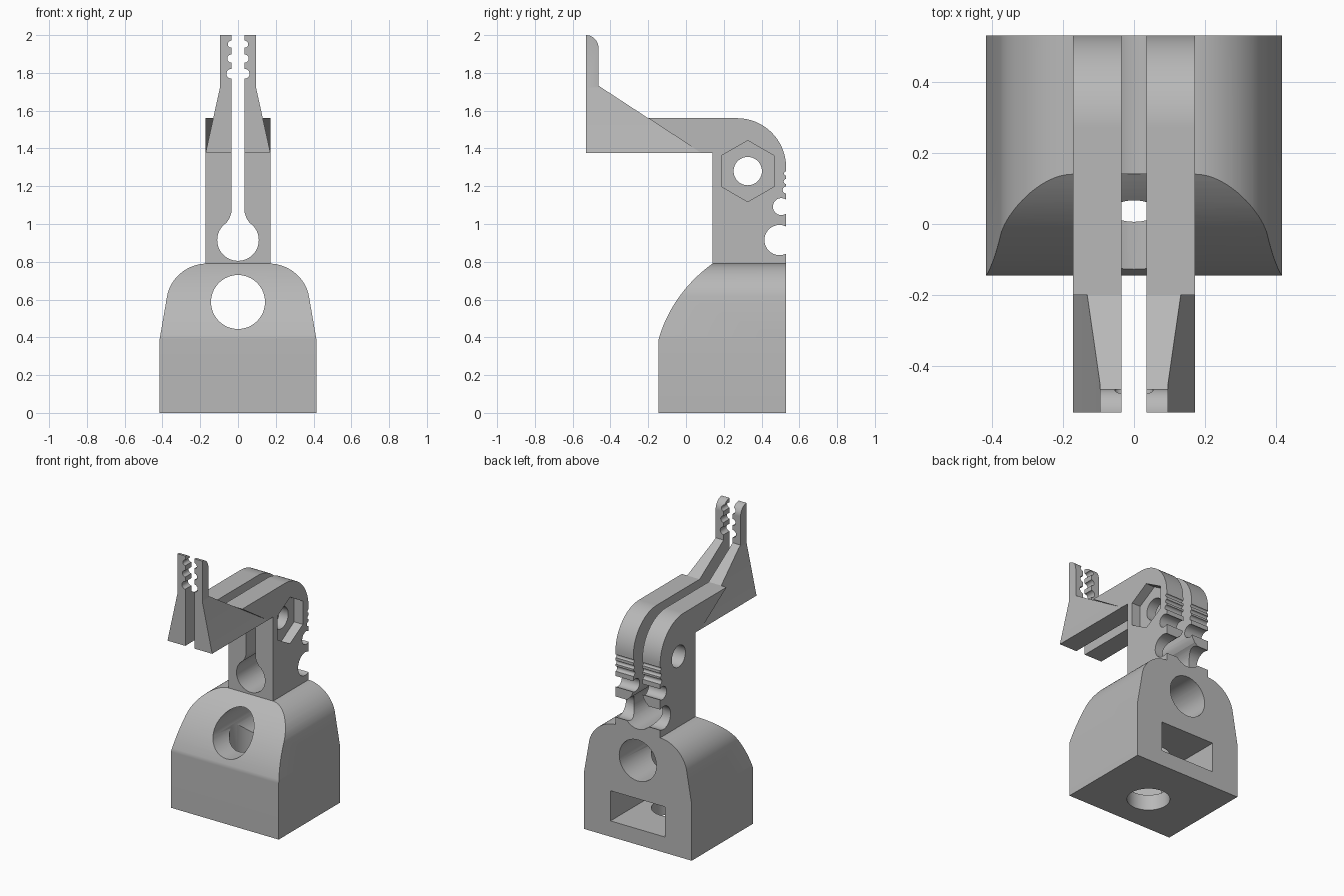
import bpy
import bmesh
import math

if "Cube" in bpy.data.objects:
    bpy.data.objects.remove(bpy.data.objects["Cube"], do_unlink=True)

GREY = (0.48, 0.48, 0.48, 1)
mat = bpy.data.materials.new("plain grey")
mat.use_nodes = True
mat.diffuse_color = GREY
mat.node_tree.nodes["Principled BSDF"].inputs["Base Color"].default_value = GREY


def arc(start, corner, end, weight=0.707, steps=20):
    """Rounded corner from start to end, pulled towards corner."""
    points = []
    for i in range(steps + 1):
        t = i / steps
        a, b, c = (1 - t) ** 2, 2 * t * (1 - t) * weight, t * t
        points.append(tuple((a * p + b * q + c * r) / (a + b + c)
                            for p, q, r in zip(start, corner, end)))
    return points


def ring(u, v, radius, sides=48):
    """Regular polygon with a vertex pointing up."""
    return [(u + radius * math.sin(math.tau * i / sides),
             v + radius * math.cos(math.tau * i / sides)) for i in range(sides)]


def prism(name, points, axis, low, high):
    """Extrude a flat outline along an axis."""
    place = {"x": lambda u, v, t: (t, u, v),
             "y": lambda u, v, t: (u, t, v),
             "z": lambda u, v, t: (u, v, t)}[axis]
    bm = bmesh.new()
    near = [bm.verts.new(place(u, v, low)) for u, v in points]
    far = [bm.verts.new(place(u, v, high)) for u, v in points]
    bm.faces.new(near)
    bm.faces.new(far[::-1])
    for i in range(len(points)):
        j = (i + 1) % len(points)
        bm.faces.new((near[i], far[i], far[j], near[j]))
    bmesh.ops.recalc_face_normals(bm, faces=bm.faces)
    mesh = bpy.data.meshes.new(name)
    bm.to_mesh(mesh)
    bm.free()
    mesh.materials.append(mat)
    obj = bpy.data.objects.new(name, mesh)
    bpy.context.collection.objects.link(obj)
    return obj


def combine(obj, tool, operation="DIFFERENCE"):
    """Apply one boolean and discard the tool."""
    mod = obj.modifiers.new("cut", "BOOLEAN")
    mod.operation = operation
    mod.solver = "EXACT"
    mod.object = tool
    graph = bpy.context.evaluated_depsgraph_get()
    mesh = bpy.data.meshes.new_from_object(obj.evaluated_get(graph))
    obj.modifiers.clear()
    obj.data = mesh
    bpy.data.objects.remove(tool, do_unlink=True)


def cut(obj, points, axis, low, high):
    combine(obj, prism("cutter", points, axis, low, high))


def finish(obj):
    bpy.ops.object.select_all(action="DESELECT")
    obj.select_set(True)
    bpy.context.view_layer.objects.active = obj
    bpy.ops.object.shade_smooth_by_angle(angle=math.radians(22))
    weighted = obj.modifiers.new("even shading", "WEIGHTED_NORMAL")
    weighted.keep_sharp = True


# Base: front silhouette crossed with side silhouette
shoulder = [(0.415, 0), (0.415, 0.39)] + arc((0.375, 0.62), (0.345, 0.79), (0.17, 0.79))
base = prism("base", shoulder + [(-x, z) for x, z in reversed(shoulder)], "y", -0.4, 0.53)
nose = arc((-0.145, 0.39), (-0.075, 0.635), (0.14, 0.79), 0.95)
side = [(-0.145, -0.2)] + nose + [(0.14, 1), (0.8, 1), (0.8, -0.2)]
combine(base, prism("cutter", side, "x", -0.8, 0.8), "INTERSECT")

# Base: cross bore, screw hole from below, nut pocket open at the back
cut(base, ring(0, 0.587, 0.143), "y", -0.5, 0.8)
cut(base, ring(0, 0.143, 0.137), "z", -0.1, 0.587)
pocket = [(0.21, 0.7), (-0.21, 0.7), (-0.21, 0.022), (0, -0.1), (0.21, 0.022)]
cut(base, pocket, "z", 0.11, 0.32)
finish(base)

# Arm: upright column bending forward
outline = [(0.14, 0.79), (0.14, 1.375), (0.083, 1.375), (-0.2, 1.56)]
outline += arc((0.27, 1.56), (0.53, 1.56), (0.53, 1.3)) + [(0.53, 0.79)]
arm = prism("arm", outline, "x", -0.172, 0.172)

# Arm: keyhole slot splitting it into two cheeks
slot = [(0.035, 1.8), (0.035, 1.06), (0.045, 1.03), (0.075, 0.985)]
cut(arm, slot + [(-x, z) for x, z in reversed(slot)], "y", -0.5, 0.8)
cut(arm, ring(0, 0.915, 0.11), "y", -0.1, 0.8)

# Arm: grip notches down the back
for y, z, radius in [(0.495, 0.915, 0.08), (0.505, 1.092, 0.045),
                     (0.53, 1.18, 0.018), (0.53, 1.225, 0.013), (0.53, 1.268, 0.011)]:
    cut(arm, ring(y, z, radius, 32), "x", -0.4, 0.4)
    if y < 0.53:  # throat of the larger notches
        half = radius * 0.82
        throat = [(y + radius * 0.5, z - half), (0.6, z - half),
                  (0.6, z + half), (y + radius * 0.5, z + half)]
        cut(arm, throat, "x", -0.4, 0.4)

# Arm: clamp bolt hole and hexagonal nut recess
cut(arm, ring(0.327, 1.28, 0.075), "x", -0.4, 0.4)
cut(arm, ring(0.327, 1.28, 0.162, 6), "x", 0.105, 0.4)
finish(arm)

# Jaws: tapered pair with toothed inner edges
jaw_side = [(-0.53, 1.375), (0.083, 1.375), (-0.463, 1.732)]
jaw_side += arc((-0.463, 1.93), (-0.463, 2.0), (-0.53, 2.0))
jaw_front = [(0.035, 1.3), (0.172, 1.3), (0.172, 1.375), (0.096, 1.72), (0.096, 2.1), (0.035, 2.1)]
for name, sign in (("left_jaw", 1), ("right_jaw", -1)):
    jaw = prism(name, jaw_side, "x", -0.4, 0.4)
    taper = prism("cutter", [(sign * x, z) for x, z in jaw_front], "y", -0.8, 0.4)
    combine(jaw, taper, "INTERSECT")
    for z, radius in [(1.952, 0.019), (1.876, 0.022), (1.795, 0.026)]:
        cut(jaw, ring(sign * 0.035, z, radius, 24), "y", -0.8, 0)
    finish(jaw)
